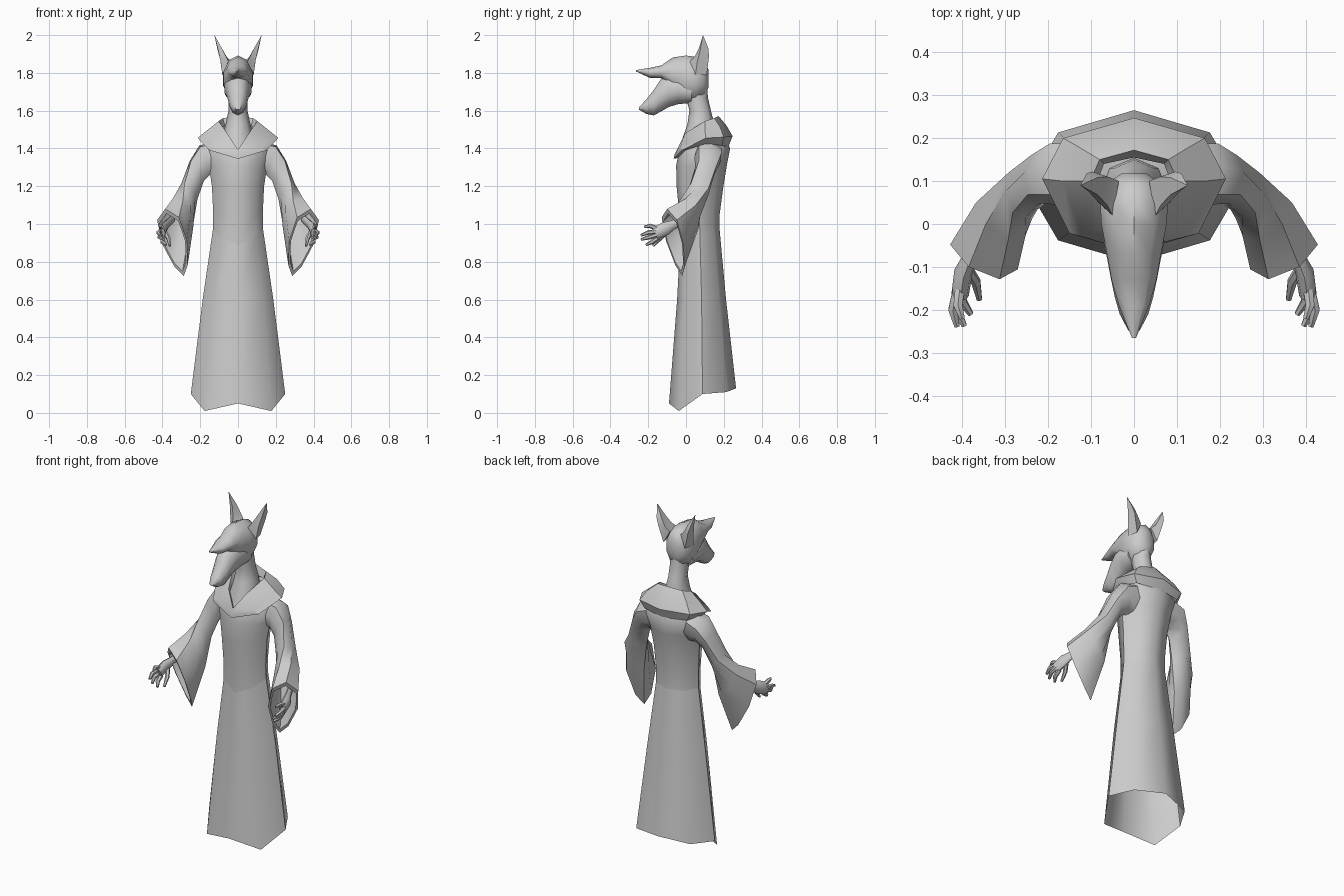
import bpy, bmesh, math
from mathutils import Vector

cube = bpy.data.objects.get("Cube")
if cube:
    bpy.data.objects.remove(cube, do_unlink=True)

GREY = (0.6, 0.6, 0.6, 1)
grey = bpy.data.materials.new("plain grey")
grey.use_nodes = True
grey.diffuse_color = GREY
grey.node_tree.nodes["Principled BSDF"].inputs["Base Color"].default_value = GREY


def loft(name, rings, caps=(True, True), mirror=False, angle=50):
    """Skin a list of equal-length point rings."""
    bm = bmesh.new()
    loops = [[bm.verts.new(p) for p in ring] for ring in rings]
    n = len(loops[0])
    for a, b in zip(loops, loops[1:]):
        for i in range(n):
            j = (i + 1) % n
            bm.faces.new((a[i], a[j], b[j], b[i]))
    for loop, cap in zip((loops[0], loops[-1]), caps):
        if cap:
            bm.faces.new(loop)
    bmesh.ops.remove_doubles(bm, verts=bm.verts, dist=0.0005)
    bmesh.ops.recalc_face_normals(bm, faces=bm.faces)
    mesh = bpy.data.meshes.new(name)
    bm.to_mesh(mesh)
    bm.free()
    mesh.materials.append(grey)
    obj = bpy.data.objects.new(name, mesh)
    bpy.context.collection.objects.link(obj)
    if mirror:
        obj.modifiers.new("mirror", 'MIRROR').use_mirror_merge = False
    bpy.ops.object.select_all(action='DESELECT')
    obj.select_set(True)
    bpy.context.view_layer.objects.active = obj
    bpy.ops.object.shade_smooth_by_angle(angle=math.radians(angle))
    return obj


def level_ring(z, w, front, back, n=8):
    """Horizontal oval, first point at the front."""
    mid, half = (front + back) / 2, (back - front) / 2
    turns = [math.tau * i / n for i in range(n)]
    return [Vector((w * math.sin(t), mid - half * math.cos(t), z)) for t in turns]


def upright_ring(y, top, bottom, w, n=10):
    """Oval facing the front, first point on top."""
    mid, half = (top + bottom) / 2, (top - bottom) / 2
    turns = [math.tau * i / n for i in range(n)]
    return [Vector((w * math.sin(t), y, mid + half * math.cos(t))) for t in turns]


def half_ring(points):
    """Complete a front-to-back list of five points by symmetry."""
    pts = [Vector(p) for p in points]
    return pts + [Vector((-p.x, p.y, p.z)) for p in pts[-2:0:-1]]


def tube(name, path, radii, n=6, flat=1.0):
    path = [Vector(p) for p in path]
    rings = []
    for i, (p, r) in enumerate(zip(path, radii)):
        d = (path[min(i + 1, len(path) - 1)] - path[max(i - 1, 0)]).normalized()
        u = d.cross(Vector((1, 0, 0))).normalized()
        v = d.cross(u)
        rings.append([p + u * r * math.cos(math.tau * k / n)
                      + v * r * flat * math.sin(math.tau * k / n) for k in range(n)])
    return loft(name, rings, mirror=True)


# Skirt with a wavy hem, open below
hem = level_ring(0, 0.25, -0.09, 0.265)
for p, z in zip(hem, (0.05, 0.01, 0.10, 0.11, 0.13, 0.11, 0.10, 0.01)):
    p.z = z
waist = level_ring(0.97, 0.133, -0.032, 0.178)
waist[0].z = 0.89
waist[1].z = waist[-1].z = 0.93
loft("skirt", [hem, level_ring(0.6, 0.187, -0.047, 0.212), waist], caps=(False, False))

# Upper robe
loft("robe_body", [
    waist,
    level_ring(1.05, 0.131, -0.035, 0.178),
    level_ring(1.2, 0.138, -0.05, 0.198),
    level_ring(1.31, 0.155, -0.052, 0.216),
    level_ring(1.4, 0.18, -0.035, 0.234),
    level_ring(1.47, 0.11, 0.0, 0.2)], caps=(False, True))

# Cowl collar: neckline, rolled rim, slope, edge and underside
loft("cowl", [
    half_ring([(0, -0.03, 1.385), (0.06, 0.01, 1.46), (0.085, 0.1, 1.51),
               (0.07, 0.14, 1.52), (0, 0.155, 1.52)]),
    half_ring([(0, -0.048, 1.395), (0.058, -0.005, 1.48), (0.102, 0.1, 1.545),
               (0.08, 0.15, 1.56), (0, 0.172, 1.572)]),
    half_ring([(0, -0.06, 1.37), (0.12, -0.03, 1.41), (0.165, 0.1, 1.495),
               (0.13, 0.18, 1.515), (0, 0.215, 1.52)]),
    half_ring([(0, -0.065, 1.345), (0.15, -0.022, 1.39), (0.214, 0.105, 1.455),
               (0.165, 0.2, 1.46), (0, 0.247, 1.465)]),
    half_ring([(0, -0.04, 1.35), (0.12, -0.005, 1.39), (0.18, 0.105, 1.425),
               (0.14, 0.19, 1.415), (0, 0.225, 1.41)])],
    caps=(False, False), angle=40)

# Neck and throat
loft("neck", [
    level_ring(1.35, 0.1, -0.04, 0.14),
    level_ring(1.45, 0.085, -0.02, 0.155),
    level_ring(1.53, 0.066, 0.008, 0.15),
    level_ring(1.6, 0.05, 0.018, 0.132),
    level_ring(1.67, 0.05, 0.0, 0.116),
    level_ring(1.76, 0.05, 0.0, 0.11)])

# Skull running into the upper jaw
loft("skull", [
    upright_ring(0.118, 1.82, 1.72, 0.03),
    upright_ring(0.095, 1.87, 1.67, 0.065),
    upright_ring(0.05, 1.885, 1.65, 0.083),
    upright_ring(0.0, 1.892, 1.645, 0.08),
    upright_ring(-0.07, 1.882, 1.7, 0.066),
    upright_ring(-0.13, 1.84, 1.772, 0.055),
    upright_ring(-0.19, 1.827, 1.773, 0.037),
    upright_ring(-0.265, 1.815, 1.808, 0.005)])

# Lower jaw, dropped open
loft("lower_jaw", [
    upright_ring(0.03, 1.76, 1.64, 0.07),
    upright_ring(-0.04, 1.8, 1.635, 0.074),
    upright_ring(-0.09, 1.8, 1.62, 0.064),
    upright_ring(-0.13, 1.772, 1.597, 0.056),
    upright_ring(-0.17, 1.71, 1.575, 0.047),
    upright_ring(-0.21, 1.66, 1.583, 0.035),
    upright_ring(-0.248, 1.618, 1.605, 0.014)])

# Ears: front, outer, back and inner corners rising to a tip
tip = Vector((0.125, 0.09, 2.0))
loft("ears", [
    [(0.05, 0.02, 1.86), (0.083, 0.05, 1.79), (0.07, 0.11, 1.79), (0.035, 0.1, 1.86)],
    [(0.063, 0.045, 1.885), (0.092, 0.06, 1.86), (0.097, 0.122, 1.89), (0.06, 0.11, 1.885)],
    [(0.085, 0.068, 1.93), (0.105, 0.075, 1.92), (0.11, 0.118, 1.93), (0.085, 0.108, 1.93)],
    [tip] * 4], caps=(True, False), mirror=True)

# Bell sleeves: upper point, lower point and half depth of each section
sections = [
    ((0.13, 0.13, 1.44), (0.09, 0.1, 1.25), 0.07),
    ((0.205, 0.135, 1.415), (0.15, 0.09, 1.26), 0.07),
    ((0.255, 0.12, 1.335), (0.18, 0.08, 1.23), 0.055),
    ((0.3, 0.075, 1.215), (0.215, 0.06, 1.13), 0.055),
    ((0.345, 0.0, 1.135), (0.245, 0.045, 0.95), 0.066),
    ((0.385, -0.1, 1.08), (0.287, -0.02, 0.725), 0.08)]
sections = [(Vector(u), Vector(l), d) for u, l, d in sections]
centres = [(u + l) / 2 for u, l, d in sections]
sleeve = []
for i, (u, l, d) in enumerate(sections):
    along = centres[min(i + 1, len(centres) - 1)] - centres[max(i - 1, 0)]
    side = along.cross(u - l).normalized() * d
    ring = []
    for k in range(8):
        t = math.tau * k / 8
        ring.append(centres[i] + (u - l) / 2 * math.cos(t)
                    + side * math.sin(t) * (1 + 0.35 * math.cos(t)))
    sleeve.append(ring)
# Cuff rim and hollow inside
for i, scale in ((5, 0.86), (4, 0.8), (3, 0.6)):
    sleeve.append([centres[i].lerp(p, scale) for p in sleeve[i]])
loft("sleeves", sleeve, mirror=True, angle=45)

# Hands: wrist and palm, then fingers and thumb
tube("palms", [(0.345, 0.02, 1.03), (0.38, -0.07, 0.995), (0.397, -0.11, 0.975),
               (0.405, -0.165, 0.95)], (0.024, 0.025, 0.036, 0.034), n=8, flat=0.6)
fingers = {
    "index_fingers": [(0.405, -0.15, 0.975), (0.41, -0.19, 0.99), (0.4, -0.22, 0.985)],
    "middle_fingers": [(0.41, -0.15, 0.96), (0.422, -0.2, 0.955), (0.412, -0.238, 0.94)],
    "ring_fingers": [(0.41, -0.15, 0.945), (0.415, -0.195, 0.93), (0.395, -0.237, 0.918)],
    "little_fingers": [(0.4, -0.145, 0.93), (0.4, -0.18, 0.905), (0.38, -0.21, 0.89)],
    "thumbs": [(0.39, -0.1, 0.96), (0.368, -0.135, 0.925), (0.36, -0.175, 0.885)]}
for name, path in fingers.items():
    tube(name, path, (0.013, 0.012, 0.007))
